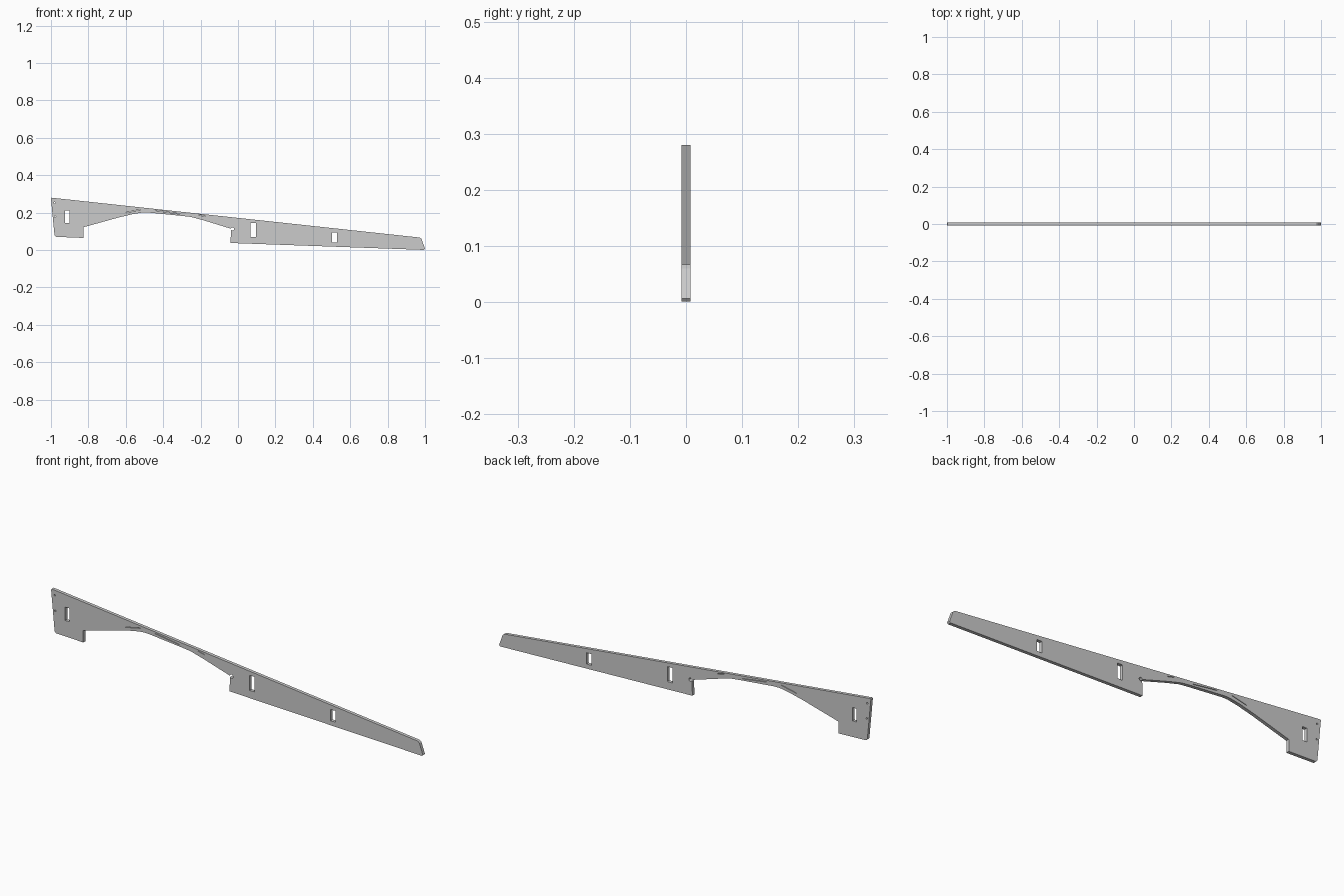
import bpy
from math import cos, sin, radians, pi, hypot

if "Cube" in bpy.data.objects:
    bpy.data.objects.remove(bpy.data.objects["Cube"])

THICK = 0.016


def circle(cx, cz, r, start=0, end=360, n=12):
    return [(cx + r * cos(radians(start + (end - start) * i / n)),
             cz + r * sin(radians(start + (end - start) * i / n))) for i in range(n)]


def slot(x0, x1, z0, z1):
    return [(x0, z0), (x1, z0), (x1, z1), (x0, z1)]


def slit(x0, z0, x1, z1, w=0.0012):
    d = hypot(x1 - x0, z1 - z0)
    nx, nz = -(z1 - z0) / d * w, (x1 - x0) / d * w
    return [(x0 - nx, z0 - nz), (x1 - nx, z1 - nz), (x1 + nx, z1 + nz), (x0 + nx, z0 + nz)]


# outer profile: tapered beam with an arched cutaway underneath
outline = [(-1.0, 0.276), (-0.997, 0.28), (0.972, 0.067), (0.981, 0.060),
           (1.0, 0.007), (0.995, 0.001), (-0.04, 0.038)]
outline += circle(-0.03, 0.113, 0.009, -145, 165, 14)      # round relief in the inner corner
outline += [(-0.04, 0.115), (-0.18, 0.158), (-0.25, 0.177), (-0.30, 0.183),
            (-0.48, 0.201), (-0.51, 0.201), (-0.56, 0.193), (-0.64, 0.174),
            (-0.73, 0.149), (-0.827, 0.122), (-0.827, 0.065), (-0.974, 0.071), (-0.981, 0.078)]

# openings: three slots, two pin holes, thin slits over the arch
openings = [
    slot(-0.924, -0.902, 0.146, 0.211),
    slot(0.068, 0.095, 0.071, 0.144),
    slot(0.503, 0.529, 0.040, 0.095),
    circle(-0.980, 0.253, 0.004),
    circle(-0.978, 0.178, 0.004),
    slit(-0.60, 0.200, -0.52, 0.217),
    slit(-0.44, 0.212, -0.31, 0.193),
    slit(-0.21, 0.189, -0.175, 0.180),
]

# flat plate cut from the profile
curve = bpy.data.curves.new("bracket_plate", 'CURVE')
curve.dimensions = '2D'
curve.fill_mode = 'BOTH'
curve.extrude = THICK / 2
for loop in [outline] + openings:
    s = curve.splines.new('POLY')
    s.points.add(len(loop) - 1)
    for p, (x, z) in zip(s.points, loop):
        p.co = (x, z, 0, 1)
    s.use_cyclic_u = True

plate = bpy.data.objects.new("bracket_plate", curve)
bpy.context.collection.objects.link(plate)
plate.rotation_euler.x = pi / 2
bpy.context.view_layer.objects.active = plate
plate.select_set(True)
bpy.ops.object.convert(target='MESH')
bpy.ops.object.transform_apply(location=False, rotation=True, scale=False)
bpy.ops.object.shade_flat()
